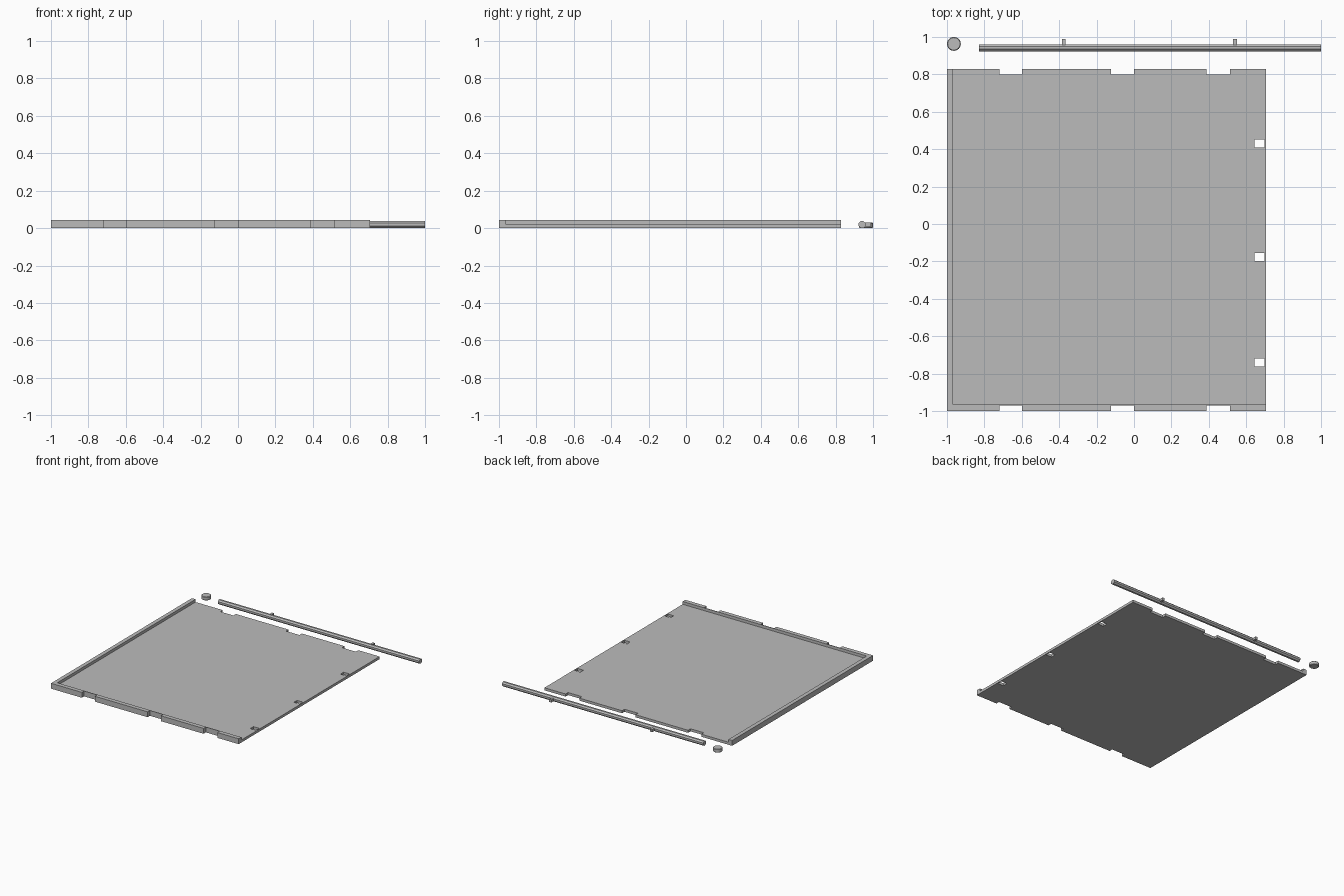
import bpy, bmesh, math
from mathutils import Matrix

if "Cube" in bpy.data.objects:
    bpy.data.objects.remove(bpy.data.objects["Cube"])

grey = bpy.data.materials.new("grey plastic")
grey.diffuse_color = (0.5, 0.5, 0.5, 1)
grey.use_nodes = True
grey.node_tree.nodes["Principled BSDF"].inputs["Base Color"].default_value = grey.diffuse_color


def finish(name, bm):
    bmesh.ops.recalc_face_normals(bm, faces=bm.faces)
    me = bpy.data.meshes.new(name)
    bm.to_mesh(me)
    bm.free()
    me.materials.append(grey)
    ob = bpy.data.objects.new(name, me)
    bpy.context.collection.objects.link(ob)
    return ob


def box(name, x0, x1, y0, y1, z0, z1):
    bm = bmesh.new()
    m = (Matrix.Translation(((x0 + x1) / 2, (y0 + y1) / 2, (z0 + z1) / 2))
         @ Matrix.Diagonal((x1 - x0, y1 - y0, z1 - z0, 1)))
    bmesh.ops.create_cube(bm, size=1, matrix=m)
    return finish(name, bm)


def cut(target, *bounds):
    cutter = box("cutter", *bounds)
    cutter.hide_render = True
    mod = target.modifiers.new("cut", 'BOOLEAN')
    mod.operation, mod.solver, mod.object = 'DIFFERENCE', 'EXACT', cutter
    bpy.context.view_layer.objects.active = target
    bpy.ops.object.modifier_apply(modifier=mod.name)
    bpy.data.objects.remove(cutter)


# Tray: a plate with raised rims on the left and front sides
tray = box("tray", -1, 0.706, -1, 0.83, 0, 0.044)
cut(tray, -0.967, 1, -0.965, 1, 0.021, 0.1)

# Edge notches, front and back
for x0, x1 in ((-0.72, -0.60), (-0.122, 0), (0.387, 0.513)):
    cut(tray, x0, x1, -1.1, -0.97, -0.1, 0.1)
    cut(tray, x0, x1, 0.798, 0.9, -0.1, 0.1)

# Peg holes along the right side
for y in (0.43, -0.176, -0.741):
    cut(tray, 0.645, 0.699, y - 0.021, y + 0.021, -0.1, 0.1)

# Hinge rod, lying along x
bm = bmesh.new()
m = (Matrix.Translation((0.085, 0.942, 0.0185)) @ Matrix.Rotation(math.pi / 2, 4, 'Y')
     @ Matrix.Rotation(math.pi / 8, 4, 'Z'))
r = 0.0185 / math.cos(math.pi / 8)
bmesh.ops.create_cone(bm, cap_ends=True, segments=8, radius1=r, radius2=r,
                      depth=1.83, matrix=m)
finish("rod", bm)

# Pegs on the rod
for x in (-0.375, 0.54):
    box("rod_peg", x - 0.01, x + 0.01, 0.95, 0.99, 0.008, 0.029)

# Round cap with bevelled rims
bm = bmesh.new()
bmesh.ops.create_cone(bm, cap_ends=True, segments=32, radius1=0.037, radius2=0.037,
                      depth=0.03, matrix=Matrix.Translation((-0.963, 0.963, 0.015)))
rims = [e for e in bm.edges if abs(e.verts[0].co.z - e.verts[1].co.z) < 1e-5]
bmesh.ops.bevel(bm, geom=rims, offset=0.004, segments=1, affect='EDGES')
finish("round_cap", bm)
